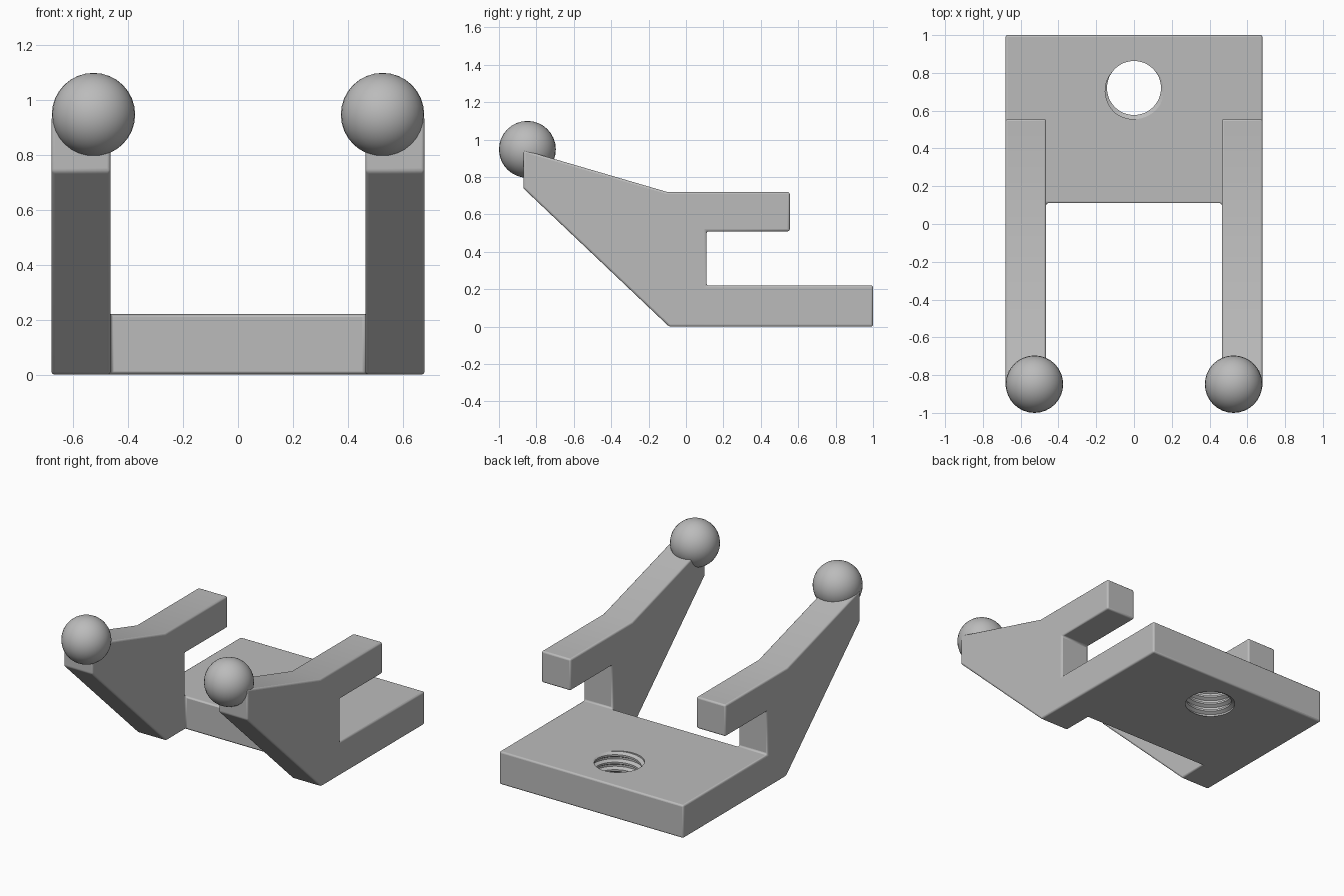
import bpy
import bmesh
from math import cos, sin, pi, radians
from mathutils import Matrix

cube = bpy.data.objects.get("Cube")
if cube:
    bpy.data.objects.remove(cube, do_unlink=True)

# Single plain grey material
grey = bpy.data.materials.new("plain grey")
grey.use_nodes = True
colour = (0.5, 0.5, 0.5, 1)
grey.diffuse_color = colour
grey.node_tree.nodes["Principled BSDF"].inputs["Base Color"].default_value = colour


def make_object(name, bm):
    bmesh.ops.recalc_face_normals(bm, faces=bm.faces)
    mesh = bpy.data.meshes.new(name)
    bm.to_mesh(mesh)
    bm.free()
    mesh.materials.append(grey)
    obj = bpy.data.objects.new(name, mesh)
    bpy.context.collection.objects.link(obj)
    return obj


def shade(obj, angle):
    bpy.ops.object.select_all(action="DESELECT")
    obj.select_set(True)
    bpy.context.view_layer.objects.active = obj
    bpy.ops.object.shade_smooth_by_angle(angle=radians(angle))


# Side profiles as (y, z): the raised arm with its finger, and the base plate
ARM = [(-0.87, 0.74), (-0.09, 0), (0.11, 0), (0.11, 0.22), (0.11, 0.51),
       (0.555, 0.51), (0.555, 0.72), (-0.1, 0.72), (-0.87, 0.945)]
PLATE = [(0.11, 0), (1, 0), (1, 0.22), (0.11, 0.22)]
OUTER, INNER = 0.68, 0.465


# Frame: neighbouring prisms share vertices, and touching faces cancel out
def add_prism(bm, cache, profile, x0, x1):
    def vert(x, p):
        key = (x, *p)
        if key not in cache:
            cache[key] = bm.verts.new(key)
        return cache[key]

    a = [vert(x0, p) for p in profile]
    b = [vert(x1, p) for p in profile]
    sides = [(a[i - 1], a[i], b[i], b[i - 1]) for i in range(len(a))]
    for corners in [a, b] + sides:
        twin = bm.faces.get(corners)
        if twin:
            bm.faces.remove(twin)
        else:
            bm.faces.new(corners)


bm = bmesh.new()
cache = {}
for x0, x1 in ((-OUTER, -INNER), (INNER, OUTER)):
    add_prism(bm, cache, ARM, x0, x1)
    add_prism(bm, cache, PLATE, x0, x1)
add_prism(bm, cache, PLATE, -INNER, INNER)
loose = [e for e in bm.edges if not e.link_faces]
bmesh.ops.delete(bm, geom=loose, context="EDGES")
bmesh.ops.recalc_face_normals(bm, faces=bm.faces)
bmesh.ops.dissolve_limit(bm, angle_limit=radians(1), verts=bm.verts, edges=bm.edges)
frame = make_object("frame", bm)

bevel = frame.modifiers.new("rounded edges", "BEVEL")
bevel.width = 0.011
bevel.segments = 3
bevel.limit_method = "ANGLE"
bevel.angle_limit = radians(30)

# Screw-shaped cutter for the threaded hole
SEGS, STEPS, TURNS, PITCH = 48, 4, 8, 0.05
RADII = (0.143, 0.143, 0.165, 0.165)
rows = STEPS * TURNS
bm = bmesh.new()
grid = []
for i in range(SEGS):
    t = 2 * pi * i / SEGS
    grid.append([bm.verts.new((RADII[j % STEPS] * cos(t), RADII[j % STEPS] * sin(t),
                               PITCH * (j / STEPS + i / SEGS) - 0.1))
                 for j in range(rows + 1)])
for i in range(SEGS):
    wrap = i == SEGS - 1
    here = grid[i]
    # The last column joins the first one, a whole turn higher
    after = grid[0][STEPS:] if wrap else grid[i + 1]
    for j in range(min(len(here), len(after)) - 1):
        bm.faces.new((here[j], after[j], after[j + 1], here[j + 1]))
rim = [e for e in bm.edges if len(e.link_faces) == 1]
low = bm.verts.new((0, 0, -0.5))
high = bm.verts.new((0, 0, 0.8))
for e in rim:
    tip = low if e.verts[0].co.z < 0.11 else high
    bm.faces.new((e.verts[0], e.verts[1], tip))
cutter = make_object("thread_cutter", bm)
cutter.location = (0, 0.72, 0)
cutter.hide_render = True
cutter.hide_viewport = True
cutter.display_type = "WIRE"

hole = frame.modifiers.new("threaded hole", "BOOLEAN")
hole.operation = "DIFFERENCE"
hole.solver = "EXACT"
hole.object = cutter
shade(frame, 35)

# Ball on the tip of each arm
for side, x in (("right", -0.527), ("left", 0.527)):
    bm = bmesh.new()
    bmesh.ops.create_uvsphere(bm, u_segments=32, v_segments=16, radius=0.152,
                              matrix=Matrix.Translation((x, -0.848, 0.948)))
    shade(make_object(side + "_ball", bm), 40)
